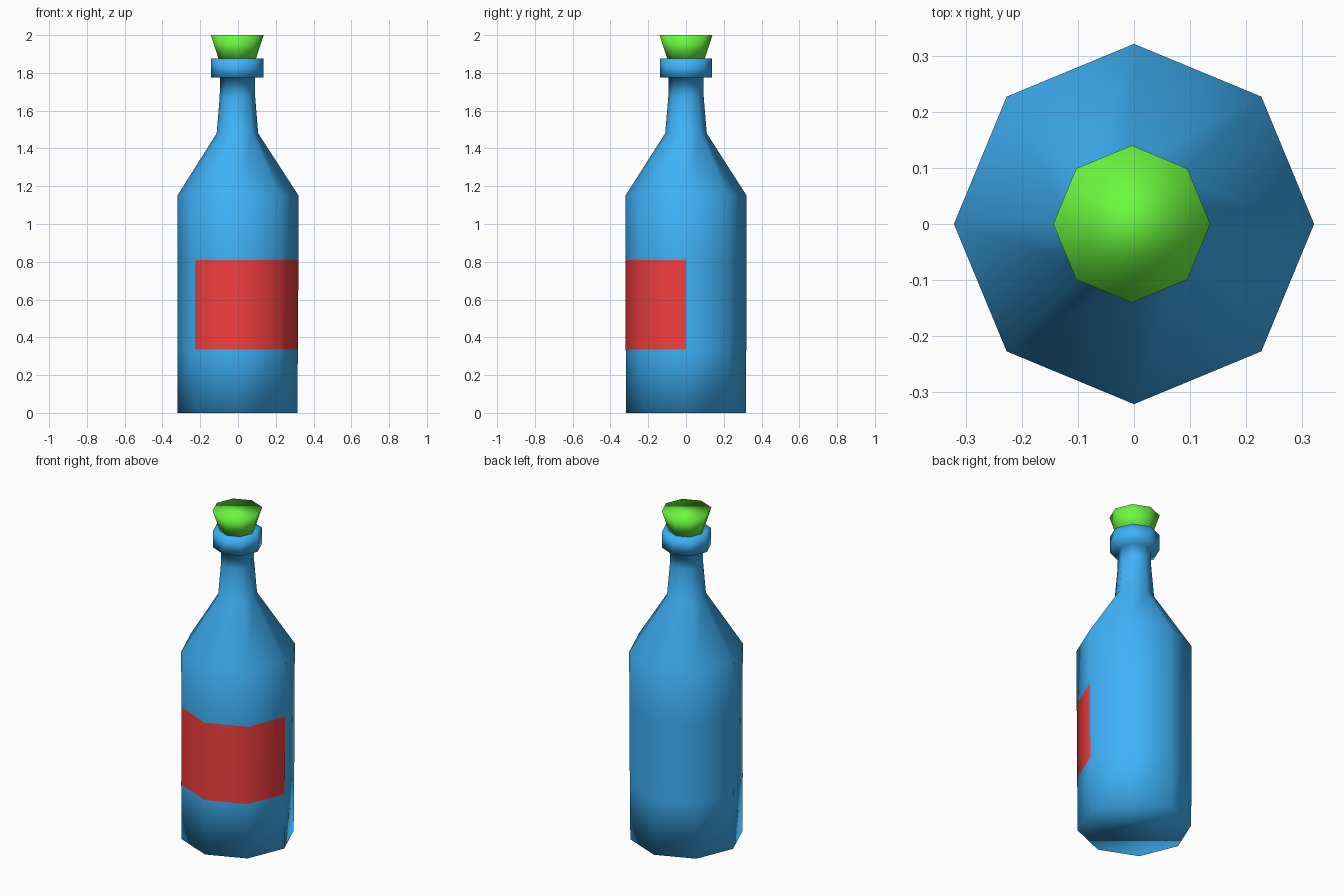
import bpy
import bmesh
from math import cos, sin, tau

if "Cube" in bpy.data.objects:
    bpy.data.objects.remove(bpy.data.objects["Cube"])

SIDES = 8


def material(name, color):
    mat = bpy.data.materials.new(name)
    mat.diffuse_color = (*color, 1)
    mat.use_nodes = True
    mat.node_tree.nodes["Principled BSDF"].inputs["Base Color"].default_value = mat.diffuse_color
    return mat


def lathe(name, profile, mats, painted=None):
    """Closed eight-sided solid from (radius, z, x offset) rings."""
    bm = bmesh.new()
    rings = [[bm.verts.new((r * cos(tau * i / SIDES) + dx, r * sin(tau * i / SIDES), z))
              for i in range(SIDES)] for r, z, dx in profile]
    for level, (low, high) in enumerate(zip(rings, rings[1:])):
        for i in range(SIDES):
            j = (i + 1) % SIDES
            face = bm.faces.new((low[i], low[j], high[j], high[i]))
            if painted and level == painted[0] and i in painted[1]:
                face.material_index = 1
    bm.faces.new(rings[0][::-1])
    bm.faces.new(rings[-1])
    for face in bm.faces:
        face.smooth = True
    mesh = bpy.data.meshes.new(name)
    bm.to_mesh(mesh)
    bm.free()
    for mat in mats:
        mesh.materials.append(mat)
    obj = bpy.data.objects.new(name, mesh)
    bpy.context.collection.objects.link(obj)
    return obj


blue = material("glass_blue", (0.05, 0.45, 0.95))
red = material("label_red", (0.9, 0.05, 0.05))
green = material("cork_green", (0.15, 0.95, 0.05))

# Bottle: body, shoulder, neck and lip; the label covers three front-right sides
lathe("bottle", [
    (0.317, 0.0, -0.003), (0.319, 0.335, -0.002), (0.32, 0.81, 0), (0.321, 1.15, 0),
    (0.11, 1.48, -0.003), (0.094, 1.67, -0.003), (0.092, 1.775, -0.003),
    (0.138, 1.775, -0.004), (0.138, 1.875, -0.004), (0.1, 1.875, -0.004),
], [blue, red], painted=(1, (5, 6, 7)))

# Cork: flares outward above the lip
lathe("cork", [(0.098, 1.872, -0.004), (0.14, 2.0, -0.004)], [green])
